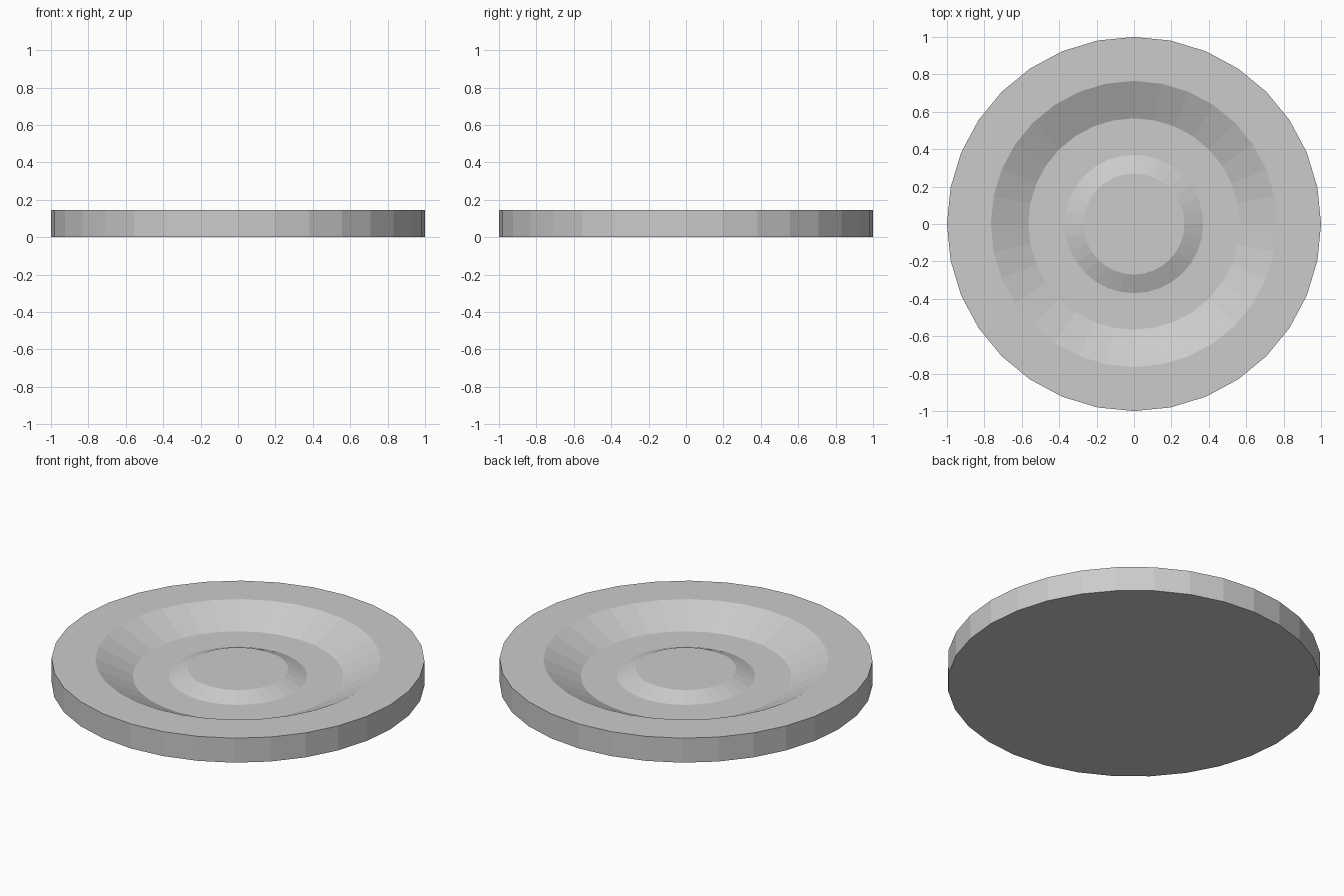
import bpy, bmesh
from math import cos, sin, tau

if "Cube" in bpy.data.objects:
    bpy.data.objects.remove(bpy.data.objects["Cube"])

SIDES = 32
# Half-profile (radius, height): base edge, rim, sunken channel, raised centre
PROFILE = [(1.0, 0.0), (1.0, 0.145), (0.765, 0.145), (0.565, 0.048),
           (0.37, 0.048), (0.27, 0.09)]


def lathe(name, profile, sides):
    bm = bmesh.new()
    rings = [[bm.verts.new((r * cos(tau * i / sides), r * sin(tau * i / sides), z))
              for i in range(sides)] for r, z in profile]
    for low, high in zip(rings, rings[1:]):
        for i in range(sides):
            j = (i + 1) % sides
            bm.faces.new((low[i], low[j], high[j], high[i]))
    # Flat underside and centre top
    bm.faces.new(rings[0][::-1])
    bm.faces.new(rings[-1])
    bmesh.ops.recalc_face_normals(bm, faces=bm.faces)
    mesh = bpy.data.meshes.new(name)
    bm.to_mesh(mesh)
    bm.free()
    obj = bpy.data.objects.new(name, mesh)
    bpy.context.collection.objects.link(obj)
    return obj


# Round dish with a flat rim and raised centre
lathe("round_dish", PROFILE, SIDES)
